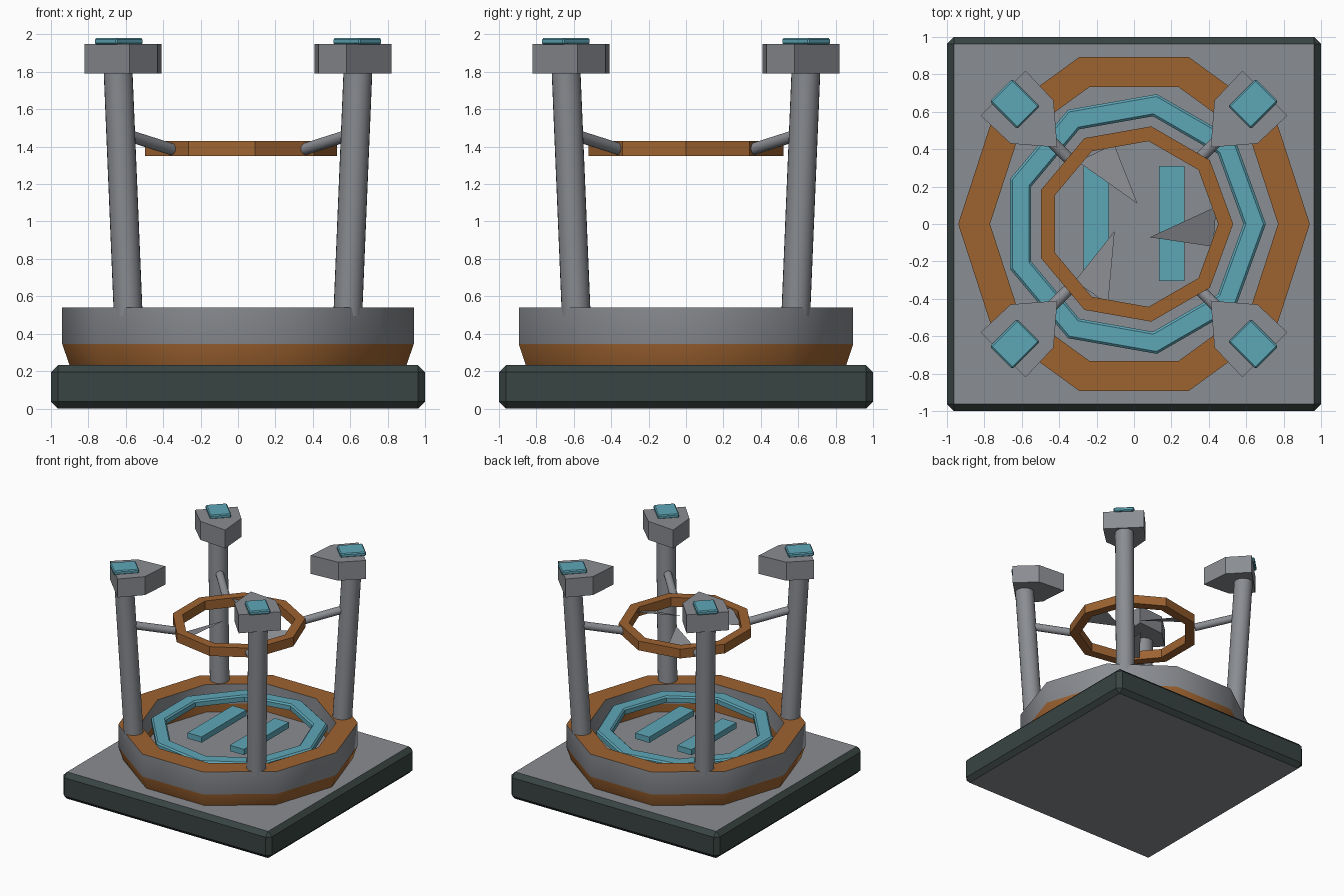
import bpy, bmesh, math
from mathutils import Vector, Matrix

if "Cube" in bpy.data.objects:
    bpy.data.objects.remove(bpy.data.objects["Cube"])


def mat(name, rgb):
    m = bpy.data.materials.new(name)
    m.diffuse_color = (*rgb, 1)
    m.use_nodes = True
    m.node_tree.nodes["Principled BSDF"].inputs["Base Color"].default_value = m.diffuse_color
    return m


GREY = mat("grey metal", (0.255, 0.266, 0.287))
ORANGE = mat("rust orange", (0.34, 0.125, 0.03))
TEAL = mat("teal", (0.11, 0.38, 0.47))
DARK = mat("dark slate", (0.04, 0.058, 0.054))


def finish(bm, name, mats, smooth=None):
    bmesh.ops.recalc_face_normals(bm, faces=bm.faces)
    me = bpy.data.meshes.new(name)
    bm.to_mesh(me)
    bm.free()
    ob = bpy.data.objects.new(name, me)
    bpy.context.collection.objects.link(ob)
    for m in mats:
        me.materials.append(m)
    if smooth:
        bpy.ops.object.select_all(action='DESELECT')
        ob.select_set(True)
        bpy.context.view_layer.objects.active = ob
        bpy.ops.object.shade_smooth_by_angle(angle=math.radians(smooth))
    return ob


def bevel(bm, w):
    bmesh.ops.bevel(bm, geom=bm.edges[:], offset=w, segments=1, affect='EDGES')


def lathe(name, profile, n, mats, closed=True, cap_last=False, band_mats=None, smooth=None):
    """Revolve (radius, z) points into an n-sided shape, one material per band."""
    bm = bmesh.new()
    rings = [[bm.verts.new((r * math.cos(a), r * math.sin(a), z))
              for a in (2 * math.pi * i / n for i in range(n))] for r, z in profile]
    for k in range(len(rings) if closed else len(rings) - 1):
        a, b = rings[k], rings[(k + 1) % len(rings)]
        for i in range(n):
            j = (i + 1) % n
            f = bm.faces.new((a[i], a[j], b[j], b[i]))
            f.material_index = band_mats[k] if band_mats else 0
    if cap_last:
        bm.faces.new(rings[-1])
        bm.faces.new(rings[0])
    return finish(bm, name, mats, smooth)


def prism(name, pts, z0, z1, m, bev=0):
    """Extrude a flat outline between two heights."""
    bm = bmesh.new()
    f = bm.faces.new([bm.verts.new((x, y, z0)) for x, y in pts])
    ext = bmesh.ops.extrude_face_region(bm, geom=[f])
    for v in ext["geom"]:
        if isinstance(v, bmesh.types.BMVert):
            v.co.z = z1
    if bev:
        bmesh.ops.recalc_face_normals(bm, faces=bm.faces)
        bevel(bm, bev)
    return finish(bm, name, [m])


def rod(name, a, b, r, n, m):
    a, b = Vector(a), Vector(b)
    d = b - a
    bm = bmesh.new()
    bmesh.ops.create_cone(bm, cap_ends=True, segments=n, radius1=r, radius2=r, depth=d.length,
                          matrix=Matrix.Translation((a + b) / 2) @ d.to_track_quat('Z', 'Y').to_matrix().to_4x4())
    return finish(bm, name, [m], 40)


# Base slab: chamfered block, dark sides with grey top and bottom
bm = bmesh.new()
bmesh.ops.create_cube(bm, size=1, matrix=Matrix.Translation((0, 0, 0.116)) @ Matrix.Diagonal((2, 2, 0.232, 1)))
bevel(bm, 0.037)
for f in bm.faces:
    f.material_index = 1 if abs(f.normal.z) > 0.9 else 0
finish(bm, "base_slab", [DARK, GREY])

# Ten-sided basin: orange skirt, grey wall, orange rim, recessed floor
lathe("basin", [(0.90, 0.23), (0.94, 0.345), (0.94, 0.54), (0.77, 0.54), (0.77, 0.37), (0.77, 0.30)], 10,
      [GREY, ORANGE], closed=False, cap_last=True, band_mats=[1, 0, 1, 0, 1], smooth=40)

# Nine-sided chamfered pad ring and the two pad bars
lathe("pad_ring", [(0.705, 0.46), (0.705, 0.50), (0.692, 0.512), (0.598, 0.512), (0.585, 0.50), (0.585, 0.46)],
      9, [TEAL])
for s in (-1, 1):
    x0, x1 = sorted((s * 0.135, s * 0.27))
    prism("pad_bar", [(x0, -0.305), (x1, -0.305), (x1, 0.31), (x0, 0.31)], 0.455, 0.505, TEAL)

# Raised nine-sided ring
lathe("upper_ring", [(0.53, 1.35), (0.53, 1.43), (0.45, 1.43), (0.45, 1.35)], 9, [ORANGE])

# Three tilted blades inside the raised ring
bm = bmesh.new()
for k in range(3):
    vs = []
    for ang, r, z in ((80, 0.11, 1.42), (104, 0.44, 1.36), (132, 0.45, 1.425)):
        a = math.radians(ang + 120 * k)
        vs.append(bm.verts.new((r * math.cos(a), r * math.sin(a), z)))
    bm.faces.new(vs)
finish(bm, "blades", [GREY])

# Four corner towers: leaning pillar, pointed cap, light plate, strut
CAP = [(0.58, 0.82), (0.82, 0.58), (0.66, 0.43), (0.41, 0.41), (0.43, 0.66)]
PLATE = [(0.65, 0.775), (0.77, 0.655), (0.625, 0.51), (0.505, 0.63)]
for sx in (-1, 1):
    for sy in (-1, 1):
        rod("pillar", (sx * 0.587, sy * 0.587, 0.50), (sx * 0.641, sy * 0.641, 1.80), 0.077, 24, GREY)
        prism("pillar_cap", [(sx * x, sy * y) for x, y in CAP], 1.79, 1.95, GREY)
        prism("cap_light", [(sx * x, sy * y) for x, y in PLATE], 1.945, 1.98, TEAL, 0.008)
        rod("strut", (sx * 0.61, sy * 0.61, 1.467), (sx * 0.355, sy * 0.355, 1.386), 0.032, 16, GREY)
